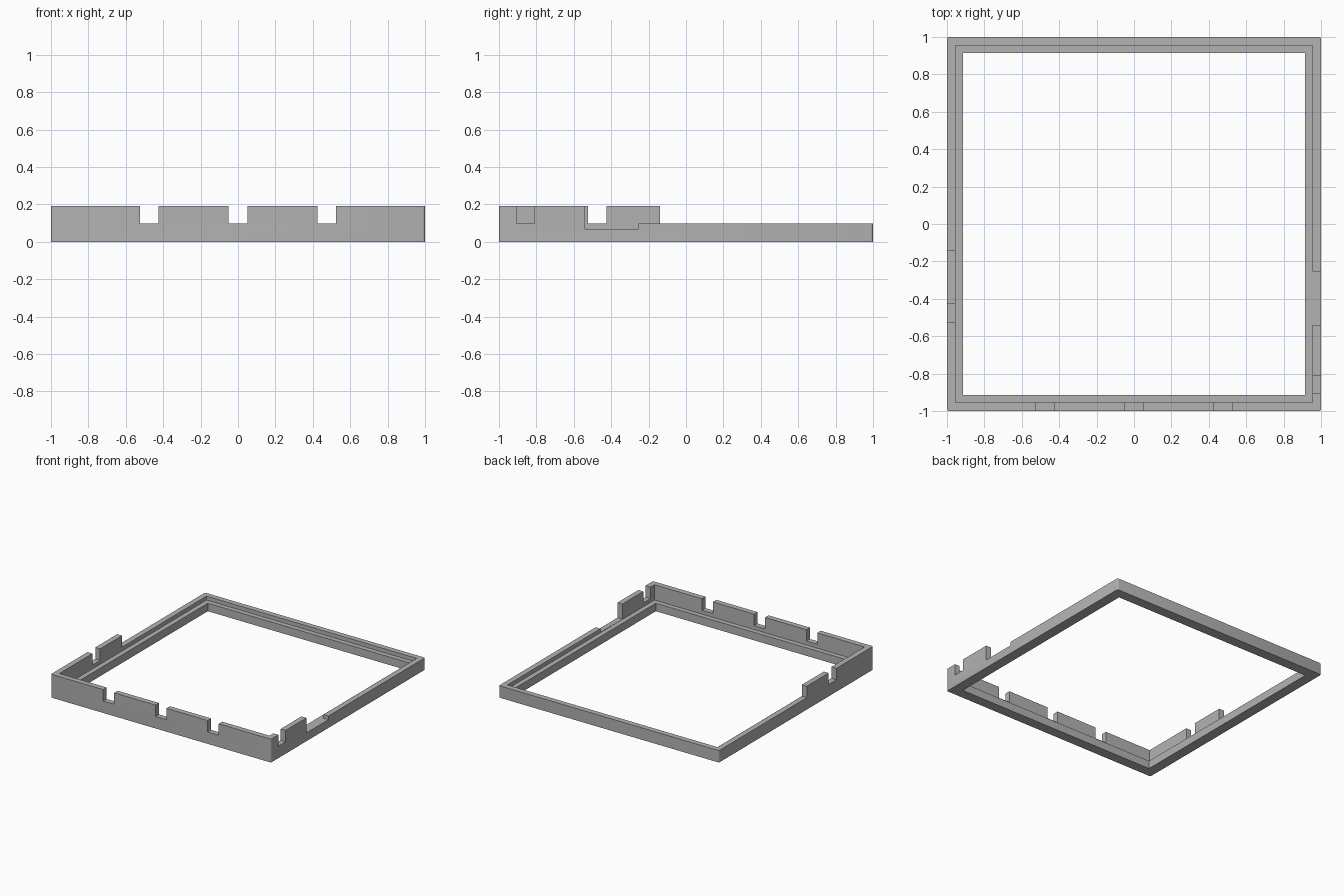
import bpy, bmesh
from mathutils import Matrix

if "Cube" in bpy.data.objects:
    bpy.data.objects.remove(bpy.data.objects["Cube"])

TOP, LOW, NOTCH, LEDGE = 0.192, 0.098, 0.068, 0.066
WALL, INNER = 0.955, 0.915

grey = bpy.data.materials.new("plain grey")
grey.use_nodes = True
colour = (0.45, 0.45, 0.45, 1)
grey.diffuse_color = colour
grey.node_tree.nodes["Principled BSDF"].inputs["Base Color"].default_value = colour


def add_object(name, bm):
    bmesh.ops.recalc_face_normals(bm, faces=bm.faces)
    mesh = bpy.data.meshes.new(name)
    bm.to_mesh(mesh)
    bm.free()
    mesh.materials.append(grey)
    obj = bpy.data.objects.new(name, mesh)
    bpy.context.collection.objects.link(obj)
    return obj


# Square frame: an L-shaped section carried round four corners
section = [(1, 0), (1, TOP), (WALL, TOP), (WALL, LEDGE), (INNER, LEDGE), (INNER, 0)]
corners = [(-1, -1), (1, -1), (1, 1), (-1, 1)]
bm = bmesh.new()
loops = [[bm.verts.new((sx * r, sy * r, z)) for sx, sy in corners] for r, z in section]
for i, loop in enumerate(loops):
    above = loops[(i + 1) % len(loops)]
    for j in range(4):
        k = (j + 1) % 4
        bm.faces.new((loop[j], loop[k], above[k], above[j]))

# Slightly rounded outer corners
uprights = [bm.edges.get((loops[0][j], loops[1][j])) for j in range(4)]
bmesh.ops.bevel(bm, geom=uprights, offset=0.012, segments=3, profile=0.5, affect='EDGES')
frame = add_object("frame", bm)


def cut(x0, x1, y0, y1, floor):
    """Remove the wall above floor inside the given rectangle."""
    high = TOP + 0.1
    bm = bmesh.new()
    bmesh.ops.create_cube(bm, size=1, matrix=Matrix.Translation(
        ((x0 + x1) / 2, (y0 + y1) / 2, (floor + high) / 2))
        @ Matrix.Diagonal((x1 - x0, y1 - y0, high - floor, 1)))
    cutter = add_object("wall_cutter", bm)
    cutter.hide_render = True
    mod = frame.modifiers.new("cut", 'BOOLEAN')
    mod.operation = 'DIFFERENCE'
    mod.solver = 'EXACT'
    mod.object = cutter
    bpy.context.view_layer.objects.active = frame
    bpy.ops.object.modifier_apply(modifier=mod.name)
    bpy.data.objects.remove(cutter)


# Low back wall and low rear stretches of the side walls
cut(-1.1, 0, -0.14, 1.1, LOW)
cut(-0.1, 1.1, -0.3, 1.1, LOW)

# Front wall notches
for x in (-0.475, 0, 0.475):
    cut(x - 0.05, x + 0.05, -1.1, -0.9, LOW)

# Side wall notches, and the deeper gap on the left wall
cut(-1.1, -0.9, -0.525, -0.425, LOW)
cut(0.9, 1.1, -0.905, -0.81, LOW)
cut(0.9, 1.1, -0.54, -0.255, NOTCH)

frame.select_set(True)
bpy.ops.object.shade_smooth_by_angle(angle=0.6)
